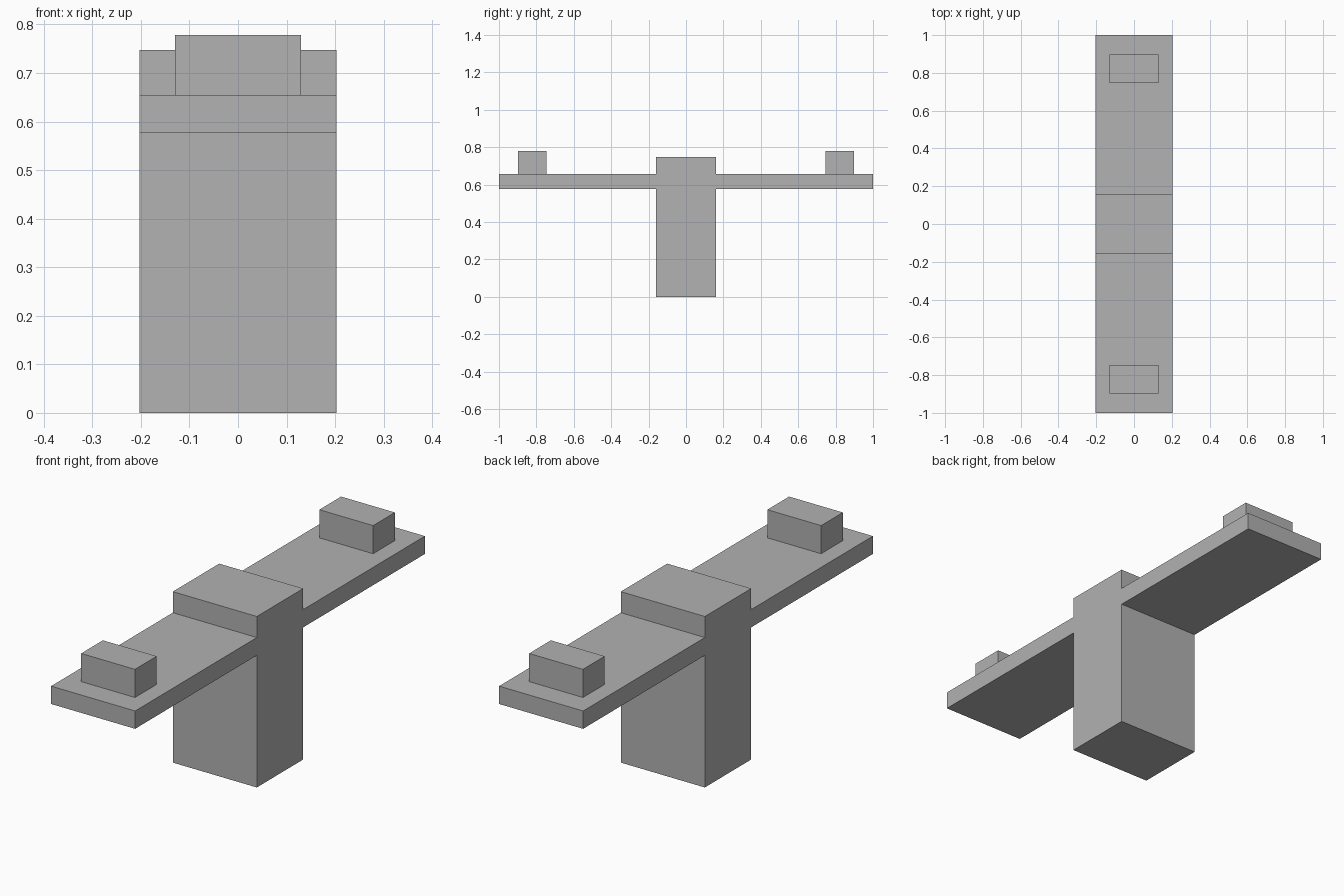
import bpy
import bmesh

cube = bpy.data.objects.get("Cube")
if cube:
    bpy.data.objects.remove(cube, do_unlink=True)

# Single flat colour
grey = bpy.data.materials.new("grey")
grey.use_nodes = True
colour = (0.445, 0.445, 0.445, 1)
grey.diffuse_color = colour
grey.node_tree.nodes["Principled BSDF"].inputs["Base Color"].default_value = colour

ARM_BOTTOM, ARM_TOP = 0.577, 0.655


def extrude_profile(name, profile, half_width):
    """Extrude a (y, z) outline along x, centred on x = 0."""
    bm = bmesh.new()
    face = bm.faces.new([bm.verts.new((-half_width, y, z)) for y, z in profile])
    result = bmesh.ops.extrude_face_region(bm, geom=[face])
    verts = [g for g in result["geom"] if isinstance(g, bmesh.types.BMVert)]
    bmesh.ops.translate(bm, verts=verts, vec=(2 * half_width, 0, 0))
    bmesh.ops.recalc_face_normals(bm, faces=bm.faces)
    mesh = bpy.data.meshes.new(name)
    bm.to_mesh(mesh)
    bm.free()
    mesh.materials.append(grey)
    obj = bpy.data.objects.new(name, mesh)
    bpy.context.collection.objects.link(obj)
    return obj


# Pillar and both arms as one cross-shaped outline
half = [(0.16, 0), (0.16, ARM_BOTTOM), (1, ARM_BOTTOM),
        (1, ARM_TOP), (0.16, ARM_TOP), (0.16, 0.747)]
outline = half + [(-y, z) for y, z in reversed(half)]
extrude_profile("pillar_with_arms", outline, 0.203)

# Raised block near the end of each arm
for name, side in (("front_block", -1), ("back_block", 1)):
    near, far = side * 0.747, side * 0.897
    extrude_profile(name, [(near, ARM_TOP), (far, ARM_TOP),
                           (far, 0.778), (near, 0.778)], 0.13)
